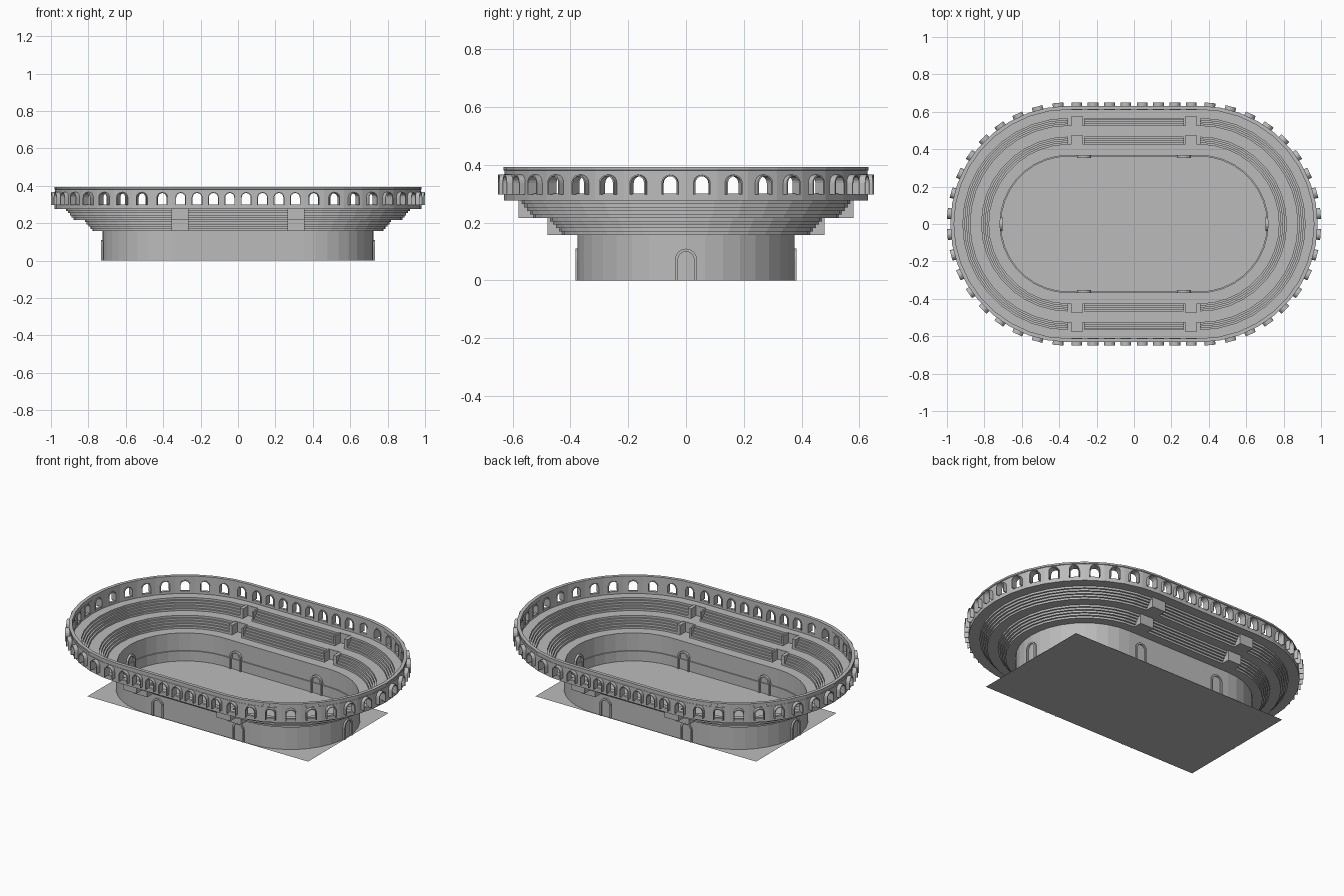
import bpy, bmesh, math
from mathutils import Vector

cube = bpy.data.objects.get("Cube")
if cube:
    bpy.data.objects.remove(cube, do_unlink=True)

HALF = 0.35          # half length of the straight sides
SEGS = 18            # facets per rounded end

stone = bpy.data.materials.new("stone_grey")
stone.use_nodes = True
GREY = (0.5, 0.5, 0.5, 1)
stone.diffuse_color = GREY
stone.node_tree.nodes["Principled BSDF"].inputs["Base Color"].default_value = GREY


def finish(name, bm, normals=True):
    if normals:
        bmesh.ops.recalc_face_normals(bm, faces=bm.faces)
    mesh = bpy.data.meshes.new(name)
    bm.to_mesh(mesh)
    bm.free()
    mesh.materials.append(stone)
    obj = bpy.data.objects.new(name, mesh)
    bpy.context.collection.objects.link(obj)
    return obj


def oval_sweep(name, profile):
    """Sweep a closed (radius, height) profile round the oval."""
    bm = bmesh.new()
    rings = []
    for side, start in ((1, -90), (-1, 90)):
        for i in range(SEGS + 1):
            a = math.radians(start + 180 * i / SEGS)
            rings.append([bm.verts.new((side * HALF + r * math.cos(a), r * math.sin(a), z))
                          for r, z in profile])
    n = len(profile)
    for k, ring in enumerate(rings):
        nxt = rings[(k + 1) % len(rings)]
        for j in range(n):
            bm.faces.new((ring[j], nxt[j], nxt[(j + 1) % n], ring[(j + 1) % n]))
    return finish(name, bm)


def arch_outline(width, z0, z1, steps=8):
    h = width / 2
    pts = [(h, z0)]
    for i in range(steps + 1):
        a = math.pi * i / steps
        pts.append((h * math.cos(a), z1 - h + h * math.sin(a)))
    return pts + [(-h, z0)]


def arch_band(width, z0, z1, t):
    return arch_outline(width, z0, z1) + arch_outline(width - 2 * t, z0, z1 - t)[::-1]


def add_prism(bm, outline, place, r0, r1):
    """Extrude an outline radially at a placement (centre x, centre y, angle)."""
    cx, cy, a = place
    out = Vector((math.cos(a), math.sin(a), 0))
    tan = Vector((-math.sin(a), math.cos(a), 0))
    a_ring, b_ring = [[bm.verts.new(Vector((cx, cy, z)) + out * r + tan * u)
                       for u, z in outline] for r in (r0, r1)]
    n = len(outline)
    bm.faces.new(a_ring)
    bm.faces.new(b_ring[::-1])
    for j in range(n):
        k = (j + 1) % n
        bm.faces.new((a_ring[j], b_ring[j], b_ring[k], a_ring[k]))


def prisms(name, outline, places, r0, r1):
    bm = bmesh.new()
    for p in places:
        add_prism(bm, outline, p, r0, r1)
    return finish(name, bm)


def add_box(bm, lo, hi):
    lo, hi = Vector(lo), Vector(hi)
    verts = bmesh.ops.create_cube(bm, size=1)["verts"]
    bmesh.ops.scale(bm, vec=hi - lo, verts=verts)
    bmesh.ops.translate(bm, vec=(lo + hi) / 2, verts=verts)


def cut(obj, cutter):
    mod = obj.modifiers.new("cut", "BOOLEAN")
    mod.operation, mod.solver, mod.object = "DIFFERENCE", "EXACT", cutter
    deps = bpy.context.evaluated_depsgraph_get()
    mesh = bpy.data.meshes.new_from_object(obj.evaluated_get(deps))
    obj.modifiers.clear()
    obj.data = mesh
    bpy.data.objects.remove(cutter, do_unlink=True)


# Ground sheet under the whole arena
bm = bmesh.new()
bmesh.ops.create_grid(bm, x_segments=1, y_segments=1, size=1)
bmesh.ops.scale(bm, vec=(0.73, 0.38, 1), verts=bm.verts)
finish("ground_sheet", bm, False)

# Arena wall with a slim ledge on the inside
oval_sweep("arena_wall", [(0.375, 0), (0.375, 0.16), (0.367, 0.16), (0.367, 0.06),
                          (0.361, 0.06), (0.361, 0)])

# Stepped seating: three walkways joined by two flights of steps
STEPS, RUN, RISE, SLAB = 5, 0.01, 0.012, 0.008
top = [(0.367, 0.165)]
r, z = 0.425, 0.165
for flight in range(2):
    for i in range(STEPS):
        top += [(r, z), (r, z + RISE)]
        r, z = r + RUN, z + RISE
    r += 0.05
top.append((0.63, z))
under = [(r + (0.004 if 0.4 < r < 0.6 else 0), z - SLAB) for r, z in top]
seating = oval_sweep("seating_tiers", top + under[::-1])

# Entrance bays let into the straight flights
holes, bays = bmesh.new(), bmesh.new()
for sx in (-1, 1):
    for sy in (-1, 1):
        for y, z in ((0.424, 0.157), (0.524, 0.217)):
            def block(bm, x0, x1, y0, y1, z0, z1):
                xs, ys = sorted((sx * x0, sx * x1)), sorted((sy * y0, sy * y1))
                add_box(bm, (xs[0], ys[0], z0), (xs[1], ys[1], z1))
            block(holes, 0.268, 0.352, y, y + 0.051, z - 0.03, z + 0.1)
            block(bays, 0.265, 0.355, y, y + 0.056, z, z + 0.008)
            block(bays, 0.265, 0.275, y, y + 0.056, z + 0.008, z + 0.066)
            block(bays, 0.335, 0.355, y, y + 0.056, z + 0.008, z + 0.066)
            block(bays, 0.275, 0.335, y + 0.05, y + 0.056, z + 0.008, z + 0.066)
cut(seating, finish("bay_cutter", holes))
finish("entrance_bays", bays)

# Arcade wall pierced by evenly spaced arches
places = []
for i in range(SEGS):
    a = math.radians(-90 + 180 * (i + 0.5) / SEGS)
    places += [(HALF, 0, a), (-HALF, 0, a + math.pi)]
for i in range(8):
    x = HALF * ((i + 0.5) / 4 - 1)
    places += [(x, 0, math.pi / 2), (x, 0, -math.pi / 2)]
arcade = oval_sweep("arcade_wall", [(0.63, 0.285), (0.63, 0.368), (0.616, 0.368), (0.616, 0.285)])
cut(arcade, prisms("arch_cutter", arch_outline(0.05, 0.301, 0.361), places, 0.55, 0.7))
prisms("arch_frames", arch_band(0.058, 0.297, 0.366, 0.005), places, 0.61, 0.65)

# Rim above the arcade
oval_sweep("top_rim", [(0.628, 0.368), (0.628, 0.38), (0.632, 0.382), (0.632, 0.392),
                       (0.612, 0.392), (0.612, 0.368)])

# Arched gate surrounds on both faces of the arena wall
gates = [(HALF, 0, 0), (-HALF, 0, math.pi)]
for x in (-0.267, 0.267):
    gates += [(x, 0, math.pi / 2), (x, 0, -math.pi / 2)]
prisms("gate_surrounds", arch_band(0.076, 0, 0.11, 0.01), gates, 0.352, 0.383)
